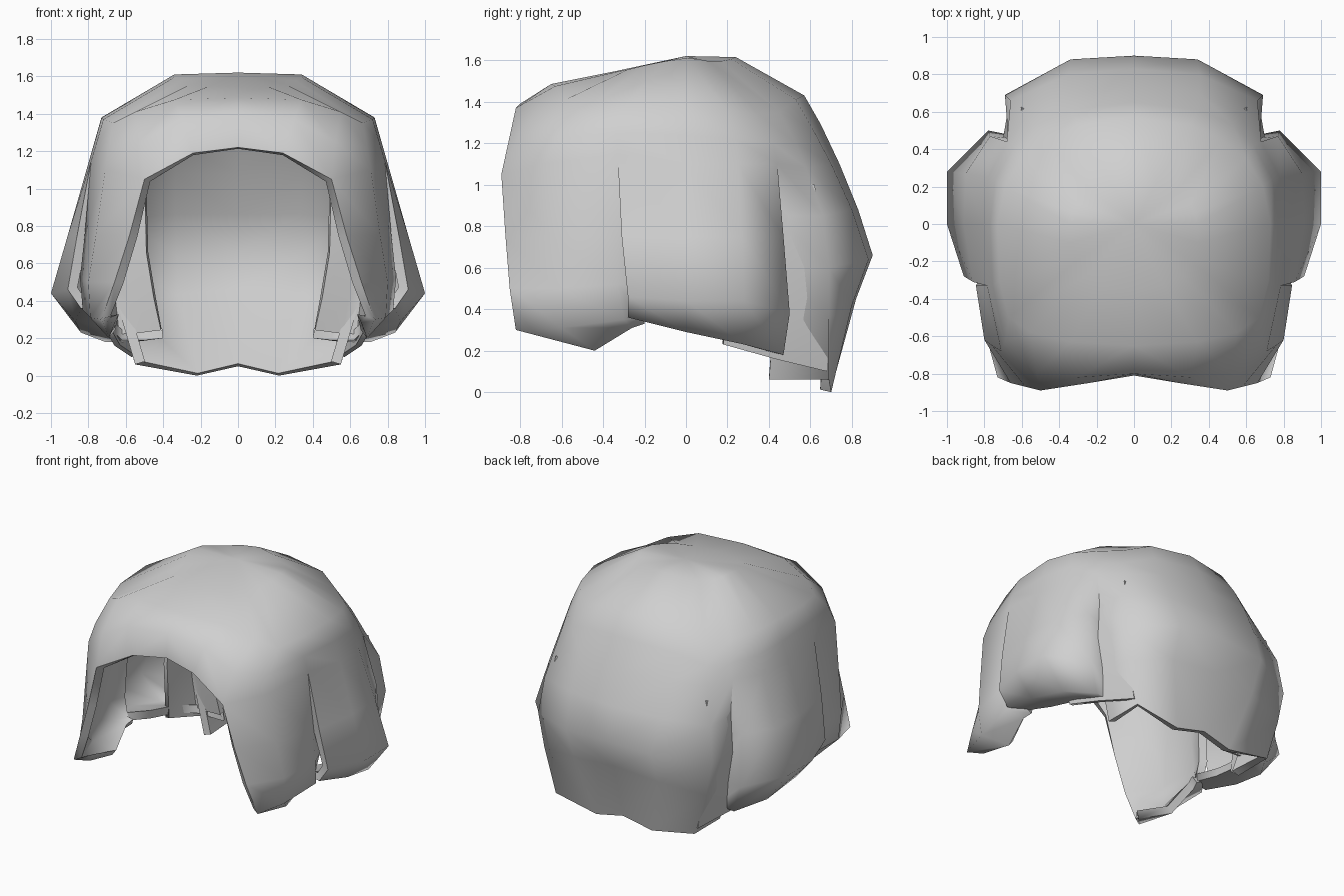
import bpy, bmesh

grey = bpy.data.materials.new("grey")
grey.diffuse_color = (0.63, 0.63, 0.63, 1)

# Half cap rings, front centre round to back centre
APEX = (0, 0, 1.62)
CROWN = [(0, -.35, 1.545), (.16, -.33, 1.545), (.26, -.28, 1.555), (.31, -.2, 1.575), (.34, -.1, 1.595), (.34, 0, 1.61),
         (.33, .06, 1.605), (.3, .11, 1.595), (.22, .17, 1.595), (.12, .22, 1.605), (0, .24, 1.615)]
UPPER = [(0, -.65, 1.485), (.34, -.63, 1.475), (.55, -.58, 1.41), (.67, -.5, 1.35), (.72, -.3, 1.37), (.73, 0, 1.38),
         (.69, .2, 1.36), (.6, .35, 1.34), (.47, .45, 1.35), (.3, .53, 1.41), (0, .57, 1.43)]
BROW = [(0, -.8, 1.39), (.3, -.82, 1.37), (.52, -.8, 1.25), (.69, -.63, 1.22), (.755, -.33, 1.25), (.77, 0, 1.24),
        (.74, .24, 1.22), (.64, .42, 1.2), (.53, .53, 1.2), (.34, .61, 1.27), (0, .65, 1.29)]
RING = [(0, -.81, 1.22), (.24, -.85, 1.19), (.5, -.89, 1.05), (.71, -.68, 1.1), (.785, -.33, 1.15), (.81, 0, 1.1),
        (.78, .25, 1.1), (.68, .44, 1.1), (.57, .58, 1.08), (.35, .7, 1.1), (0, .74, 1.1)]

# Rows hanging below the ring for each panel, with some edges turned inwards
FRONT_LOCK = [RING[2:5] + [(.74, -.2, 1.1)],
              [(.58, -.87, .75), (.76, -.65, .75), (.82, -.33, .75), (.78, -.2, .75)],
              [(.66, -.85, .5), (.8, -.62, .5), (.845, -.33, .52), (.79, -.2, .52)],
              [(.73, -.82, .3), (.79, -.6, .31), (.83, -.3, .35), (.75, -.2, .35)],
              [(.66, -.74, .28), (.69, -.44, .2), (.72, -.26, .31), (.7, -.2, .33)]]
SIDE_PANEL = [RING[4:8] + [(.58, .44, 1.07), (.49, .43, 1.03)],
              [(.86, -.31, .75), (.91, 0, .75), (.9, .27, .75), (.77, .47, .75), (.6, .45, .72), (.48, .43, .66)],
              [(.91, -.28, .46), (1, 0, .44), (1, .28, .44), (.78, .5, .38), (.58, .46, .4), (.44, .43, .42)],
              [(.84, -.28, .36), (.87, 0, .29), (.84, .28, .23), (.71, .47, .18), (.55, .45, .18), (.4, .42, .2)],
              [(.72, -.24, .36), (.7, 0, .29), (.67, .25, .24), (.62, .42, .19), (.5, .42, .19), (.4, .4, .2)]]
# Strip tucked between the side and back panels
UNDER_STRIP = [[(.7, .2, 1.0), (.66, .44, 1.0), (.6, .62, 1.0)],
               [(.73, .2, .6), (.7, .46, .6), (.66, .69, .6)],
               [(.7, .18, .23), (.66, .43, .16), (.57, .68, .1)]]
BACK_PANEL = [RING[7:],
              [(.67, .43, .85), (.66, .66, .85), (.35, .8, .88), (0, .83, .88)],
              [(.67, .43, .6), (.69, .69, .6), (.34, .88, .64), (0, .9, .66)],
              [(.63, .42, .33), (.64, .69, .36), (.33, .8, .42), (0, .82, .45)],
              [(.55, .4, .06), (.55, .69, .06), (.22, .7, .0), (0, .71, .05)]]


def add_grid(bm, rows):
    grid = [[bm.verts.new(p) for p in row] for row in rows]
    for a, b in zip(grid, grid[1:]):
        for i in range(len(a) - 1):
            bm.faces.new((a[i], b[i], b[i + 1], a[i + 1]))


def make_sheet(name, grids, thickness, fan=False):
    bm = bmesh.new()
    if fan:  # crown fan
        top = bm.verts.new(APEX)
        ring = [bm.verts.new(p) for p in CROWN]
        for a, b in zip(ring, ring[1:]):
            bm.faces.new((top, a, b))
    for rows in grids:
        add_grid(bm, rows)
    # Mirror the half to the other side
    copy = bmesh.ops.duplicate(bm, geom=bm.verts[:] + bm.edges[:] + bm.faces[:])["geom"]
    for v in (g for g in copy if isinstance(g, bmesh.types.BMVert)):
        v.co.x *= -1
    bmesh.ops.reverse_faces(bm, faces=[g for g in copy if isinstance(g, bmesh.types.BMFace)])
    bmesh.ops.remove_doubles(bm, verts=bm.verts[:], dist=0.0005)
    mesh = bpy.data.meshes.new(name)
    bm.to_mesh(mesh)
    bm.free()
    mesh.materials.append(grey)
    obj = bpy.data.objects.new(name, mesh)
    bpy.context.collection.objects.link(obj)
    # Hair thickness
    shell = obj.modifiers.new("thickness", 'SOLIDIFY')
    shell.thickness = thickness
    shell.offset = -1
    bpy.ops.object.select_all(action='DESELECT')
    bpy.context.view_layer.objects.active = obj
    obj.select_set(True)
    bpy.ops.object.modifier_apply(modifier="thickness")
    bpy.ops.object.shade_smooth_by_angle(angle=1.4)


make_sheet("bob_hair", [[CROWN, UPPER, BROW, RING], FRONT_LOCK, SIDE_PANEL, BACK_PANEL], 0.055, fan=True)
make_sheet("under_strips", [UNDER_STRIP], 0.03)
